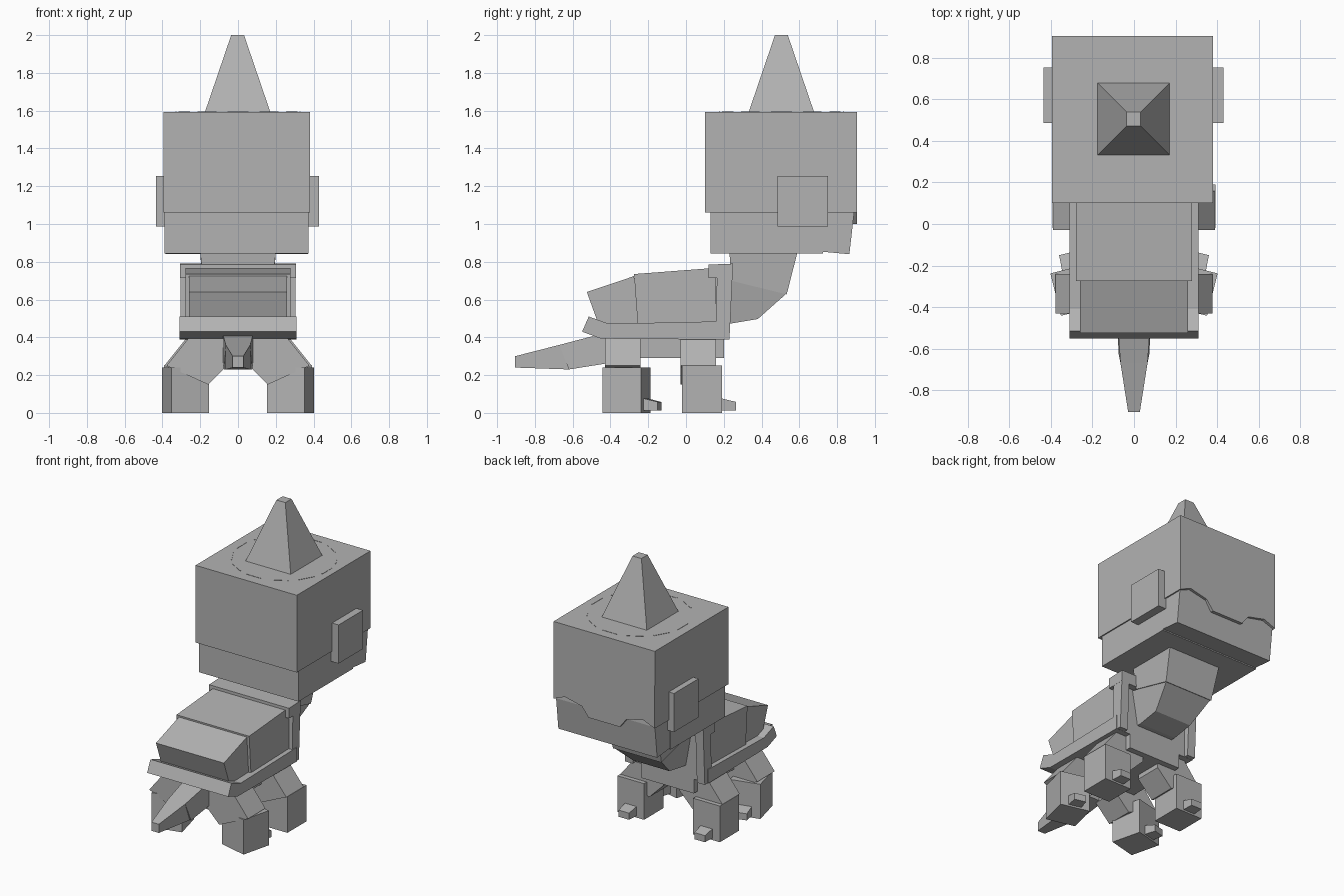
import bpy
import bmesh
import math
from mathutils import Matrix, Vector

if "Cube" in bpy.data.objects:
    bpy.data.objects.remove(bpy.data.objects["Cube"])

grey = bpy.data.materials.new("plain_grey")
grey.use_nodes = True
GREY = (0.45, 0.45, 0.45, 1)
grey.diffuse_color = GREY
grey.node_tree.nodes["Principled BSDF"].inputs["Base Color"].default_value = GREY


def loft(name, ring_a, ring_b, matrix=None):
    """Closed solid between two matching loops of points."""
    bm = bmesh.new()
    a = [bm.verts.new(p) for p in ring_a]
    b = [bm.verts.new(p) for p in ring_b]
    bm.faces.new(a)
    bm.faces.new(b[::-1])
    for i in range(len(a)):
        j = (i + 1) % len(a)
        bm.faces.new((a[j], a[i], b[i], b[j]))
    if matrix:
        bm.transform(matrix)
    bmesh.ops.recalc_face_normals(bm, faces=bm.faces)
    mesh = bpy.data.meshes.new(name)
    bm.to_mesh(mesh)
    bm.free()
    mesh.materials.append(grey)
    obj = bpy.data.objects.new(name, mesh)
    bpy.context.collection.objects.link(obj)
    return obj


def box(name, x, y, z, matrix=None):
    rect = [(x[i], y[j]) for i, j in ((0, 0), (1, 0), (1, 1), (0, 1))]
    return loft(name, [(*p, z[0]) for p in rect], [(*p, z[1]) for p in rect], matrix)


def side_profile(name, pts, widths, shift=0):
    """Side outline (y, z) spread to a half width, one for all or one per point."""
    if not isinstance(widths, (list, tuple)):
        widths = [widths] * len(pts)
    return loft(name, [(shift - w, *p) for w, p in zip(widths, pts)],
                [(shift + w, *p) for w, p in zip(widths, pts)])


def front_profile(name, pts, y, matrix=None):
    """Front outline (x, z) extruded along y."""
    return loft(name, [(px, y[0], pz) for px, pz in pts],
                [(px, y[1], pz) for px, pz in pts], matrix)


# Head with a notched face plate for the mouth line
MID = -0.007
box("head", (-0.395, 0.38), (0.10, 0.88), (1.06, 1.594))
half = [(0.387, 1.06), (0.30, 1.095), (0.17, 1.065), (0.12, 1.0)]
mouth = [(MID + x, z) for x, z in half] + [(MID - x, z) for x, z in half[::-1]]
front_profile("face_plate", mouth + [(-0.395, 1.594), (0.38, 1.594)], (0.88, 0.905))
box("lower_head", (-0.39, 0.372), (0.13, 0.725), (0.845, 1.07))
side_profile("jaw", [(0.725, 0.853), (0.865, 0.84), (0.89, 1.06), (0.885, 1.1), (0.725, 1.1)],
             0.378, MID)

# Ears
box("left_ear", (0.37, 0.43), (0.485, 0.752), (0.988, 1.255))
box("right_ear", (-0.435, -0.38), (0.485, 0.752), (0.988, 1.255))

# Horn with short raised creases around its foot
horn_centre = Vector((-0.002, 0.505))
corners = [Vector(c) for c in ((-1, -1), (1, -1), (1, 1), (-1, 1))]
loft("horn", [(*(horn_centre + c * 0.174), 1.59) for c in corners],
     [(*(horn_centre + c * 0.034), 2.0) for c in corners])
for i in range(12):
    turn = Matrix.Translation((0, 0.505, 0)) @ Matrix.Rotation(math.tau * i / 12, 4, "Z")
    box("head_crease", (0.325, 0.331), (-0.055, 0.055), (1.58, 1.596), turn)

# Neck
side_profile("upper_neck", [(0.23, 0.85), (0.59, 0.85), (0.533, 0.627), (0.24, 0.70)],
             [0.2, 0.2, 0.185, 0.185])
side_profile("lower_neck", [(0.15, 0.72), (0.24, 0.70), (0.53, 0.63), (0.38, 0.497),
                            (0.23, 0.472), (0.15, 0.472)],
             [0.18, 0.18, 0.18, 0.14, 0.14, 0.14])

# Body and armoured back
box("belly", (-0.2, 0.2), (-0.43, 0.2), (0.29, 0.5))
box("chest", (-0.25, 0.25), (-0.2, 0.2), (0.4, 0.72))
side_profile("shell_rim", [(-0.55, 0.43), (-0.515, 0.51), (-0.41, 0.472), (0.2, 0.485),
                           (0.2, 0.388), (-0.45, 0.393)], 0.31)
side_profile("front_shell", [(-0.255, 0.46), (-0.275, 0.735), (0.16, 0.768), (0.16, 0.46)],
             0.278)
side_profile("rear_shell", [(-0.46, 0.46), (-0.525, 0.64), (-0.275, 0.724), (-0.25, 0.46)],
             0.26)
side_profile("collar_band", [(0.12, 0.715), (0.12, 0.785), (0.25, 0.79), (0.245, 0.715)], 0.306)
for side, s in (("left", 1), ("right", -1)):
    side_profile(side + "_collar_strap", [(0.155, 0.39), (0.165, 0.75), (0.247, 0.75),
                                          (0.23, 0.388)], 0.03, s * 0.275)

# Tail
side_profile("tail_base", [(-0.40, 0.415), (-0.40, 0.265), (-0.62, 0.23), (-0.67, 0.36),
                           (-0.46, 0.415)], [0.08, 0.08, 0.075, 0.065, 0.08])
side_profile("tail_tip", [(-0.67, 0.36), (-0.62, 0.23), (-0.905, 0.24), (-0.905, 0.30)],
             [0.065, 0.065, 0.028, 0.028])

# Legs: slanted thigh, block foot and toe; the rear pair is turned outward
thigh = [(-0.12, 0.15), (0.10, 0.25), (-0.02, 0.4), (-0.23, 0.4), (-0.23, 0.26)]
for side, s in (("left", 1), ("right", -1)):
    mirror = Matrix.Diagonal((s, 1, 1, 1))
    for place, centre, angle, top in (("front", (0.29, 0.085, 0), 0, 0.25),
                                      ("rear", (0.278, -0.315, 0), -14, 0.24)):
        name = f"{place}_{side}_"
        move = mirror @ Matrix.Translation(centre)
        turned = move @ Matrix.Rotation(math.radians(angle), 4, "Z")
        front_profile(name + "thigh", thigh, (-0.115, 0.075), move)
        box(name + "foot", (-0.102, 0.102), (-0.105, 0.105), (0, top), turned)
        loft(name + "toe",
             [(x, 0.09, z) for x, z in ((-0.045, 0.012), (0.045, 0.012),
                                        (0.045, 0.08), (-0.045, 0.08))],
             [(x, 0.18, z) for x, z in ((-0.04, 0.012), (0.04, 0.012),
                                        (0.04, 0.058), (-0.04, 0.058))], turned)
